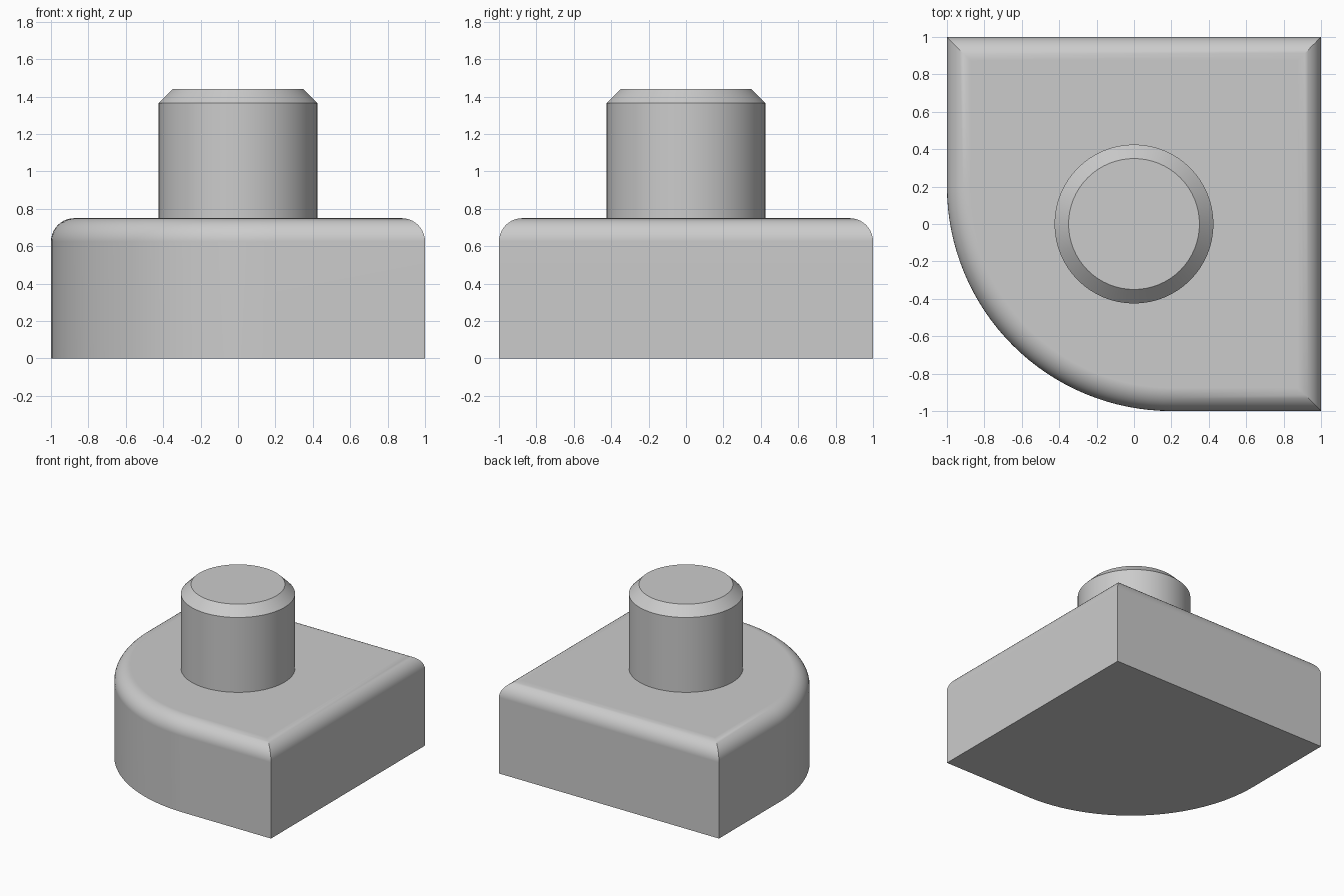
import bpy
import bmesh
import math

# Remove the default cube
cube = bpy.data.objects.get("Cube")
if cube:
    bpy.data.objects.remove(cube, do_unlink=True)

# Single grey material
grey = bpy.data.materials.new("plain grey")
grey.use_nodes = True
colour = (0.6, 0.6, 0.6, 1)
grey.diffuse_color = colour
grey.node_tree.nodes["Principled BSDF"].inputs["Base Color"].default_value = colour


def arc(cx, cy, radius, start, end, steps):
    """Points along an arc, angles in degrees."""
    angles = [math.radians(start + (end - start) * i / steps) for i in range(steps + 1)]
    return [(cx + radius * math.cos(a), cy + radius * math.sin(a)) for a in angles]


def loft(name, sections):
    """Closed solid through (outline, height) sections, from bottom to top."""
    bm = bmesh.new()
    rings = [[bm.verts.new((x, y, z)) for x, y in outline] for outline, z in sections]
    for low, high in zip(rings, rings[1:]):
        for i in range(len(low)):
            j = (i + 1) % len(low)
            bm.faces.new((low[i], low[j], high[j], high[i]))
    bm.faces.new(rings[0][::-1])
    bm.faces.new(rings[-1])
    bmesh.ops.recalc_face_normals(bm, faces=bm.faces)
    mesh = bpy.data.meshes.new(name)
    bm.to_mesh(mesh)
    bm.free()
    mesh.materials.append(grey)
    obj = bpy.data.objects.new(name, mesh)
    bpy.context.collection.objects.link(obj)
    bpy.ops.object.select_all(action="DESELECT")
    obj.select_set(True)
    bpy.context.view_layer.objects.active = obj
    bpy.ops.object.shade_smooth_by_angle(angle=math.radians(30))
    normals = obj.modifiers.new("flat face normals", "WEIGHTED_NORMAL")
    normals.keep_sharp = True
    return obj


HALF = 1.0            # half width of the base
CORNER = 1.2          # radius of the one rounded corner
BASE_TOP = 0.75
FILLET = 0.125


def base_outline(inset):
    """Square with its front right corner rounded, moved inwards."""
    edge = HALF - inset
    centre = CORNER - HALF
    return arc(centre, centre, CORNER - inset, 180, 270, 32) + [
        (edge, -edge), (edge, edge), (-edge, edge)]


# Base with a rolled top edge and mitred square corners
base_sections = [(base_outline(0), 0)]
STEPS = 10
for i in range(STEPS + 1):
    a = math.pi / 2 * i / STEPS
    base_sections.append((base_outline(FILLET * (1 - math.cos(a))),
                          BASE_TOP - FILLET * (1 - math.sin(a))))
loft("base", base_sections)


def circle(radius):
    return arc(0, 0, radius, 0, 360, 64)[:-1]


# Round post with a chamfered top
loft("post", [(circle(0.425), BASE_TOP - 0.02),
              (circle(0.425), 1.365),
              (circle(0.35), 1.44)])
